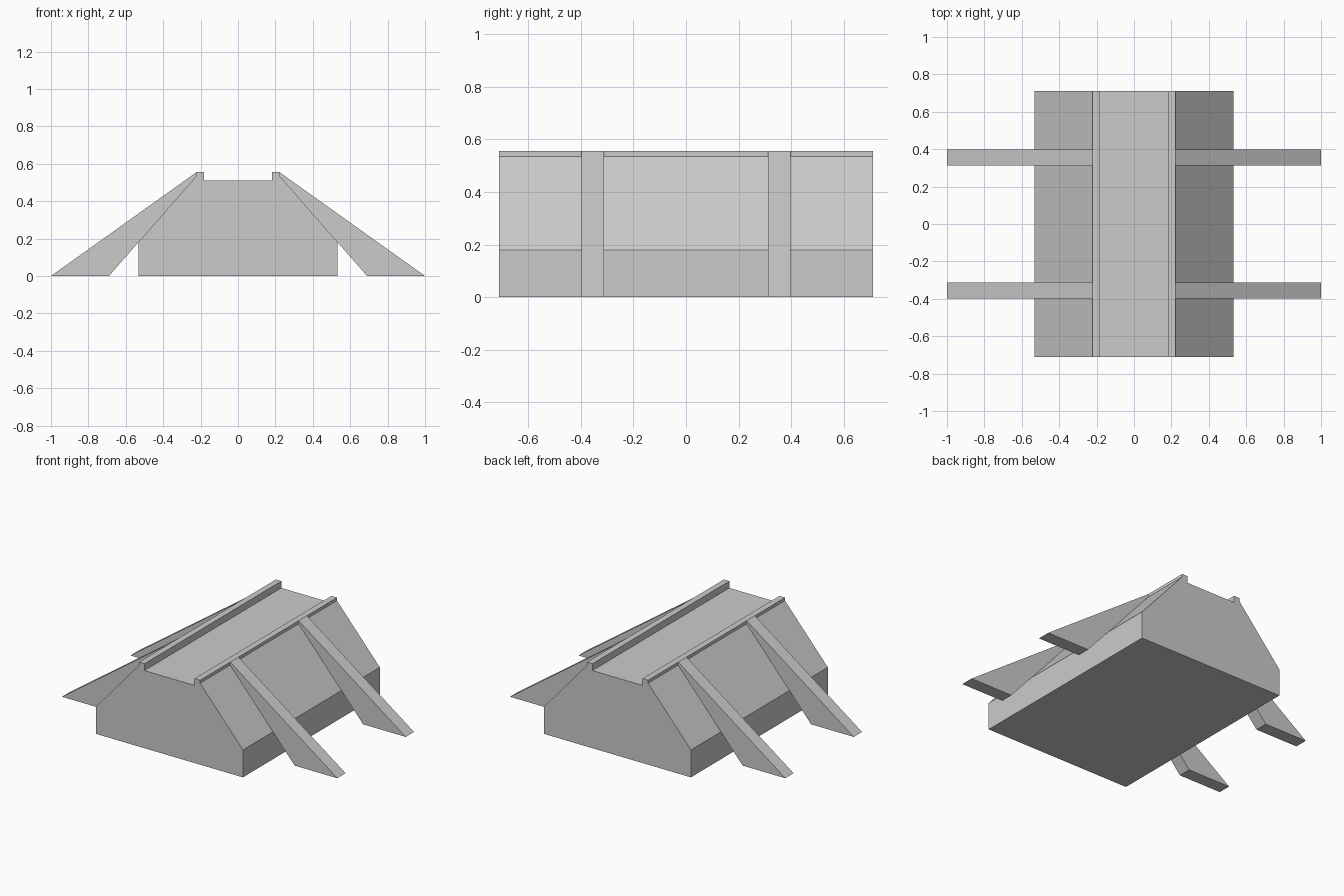
import bpy, bmesh

if "Cube" in bpy.data.objects:
    bpy.data.objects.remove(bpy.data.objects["Cube"])


def extrude_profile(name, profile, y0, y1):
    """Extrude an (x, z) outline along y into a solid."""
    bm = bmesh.new()
    face = bm.faces.new([bm.verts.new((x, y0, z)) for x, z in profile])
    ext = bmesh.ops.extrude_face_region(bm, geom=[face])
    verts = [g for g in ext["geom"] if isinstance(g, bmesh.types.BMVert)]
    bmesh.ops.translate(bm, verts=verts, vec=(0, y1 - y0, 0))
    bmesh.ops.recalc_face_normals(bm, faces=bm.faces)
    mesh = bpy.data.meshes.new(name)
    bm.to_mesh(mesh)
    bm.free()
    obj = bpy.data.objects.new(name, mesh)
    bpy.context.collection.objects.link(obj)
    return obj


# Main block: short walls, sloped sides, and a raised lip along each top edge
half = [(0.533, 0), (0.533, 0.18), (0.222, 0.535), (0.222, 0.555),
        (0.182, 0.555), (0.182, 0.51)]
outline = half + [(-x, z) for x, z in reversed(half)]
extrude_profile("rampart_body", outline, -0.71, 0.71)

# Tapered buttresses leaning against both sloped sides
strut = [(0.222, 0.535), (0.222, 0.555), (1.0, 0), (0.69, 0)]
for side, side_name in ((1, "right"), (-1, "left")):
    for y, end_name in ((-0.355, "front"), (0.355, "back")):
        extrude_profile(f"buttress_{end_name}_{side_name}",
                        [(side * x, z) for x, z in strut],
                        y - 0.043, y + 0.043)
